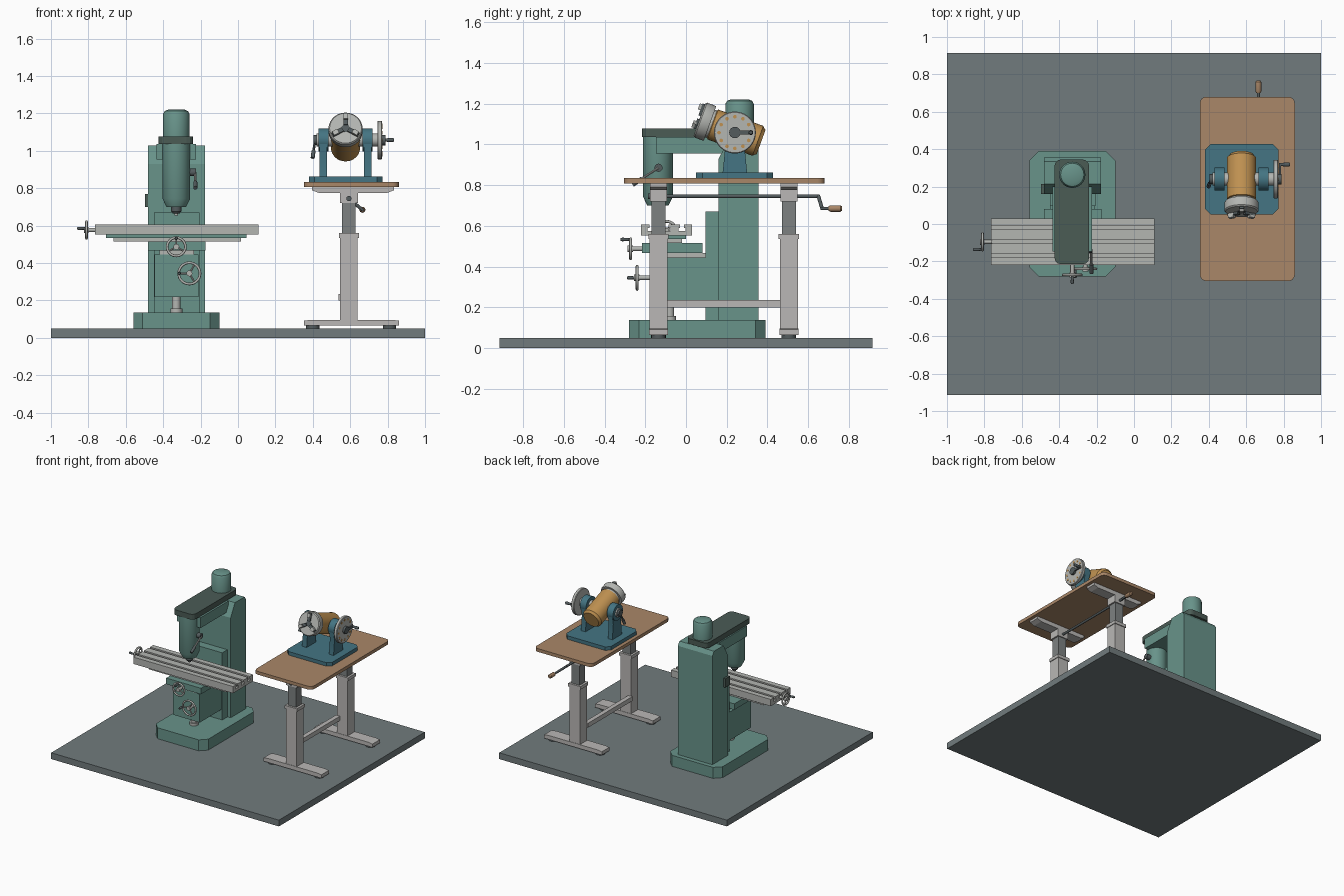
import bpy, bmesh
from math import sin, cos, pi, radians
from mathutils import Vector, Matrix

if "Cube" in bpy.data.objects:
    bpy.data.objects.remove(bpy.data.objects["Cube"])


def material(name, r, g, b):
    m = bpy.data.materials.new(name)
    m.diffuse_color = [(c / 255) ** 2.2 for c in (r, g, b)] + [1]
    m.use_nodes = True
    m.node_tree.nodes["Principled BSDF"].inputs["Base Color"].default_value = m.diffuse_color
    return m


GREEN = material("green_paint", 104, 146, 137)
DARK = material("dark_cover", 76, 92, 86)
STEEL = material("light_steel", 178, 180, 176)
IRON = material("dark_iron", 84, 92, 94)
FLOOR = material("floor_grey", 112, 122, 124)
WOOD = material("wood", 168, 134, 104)
BRASS = material("amber_paint", 190, 144, 82)
BLUE = material("blue_paint", 70, 116, 130)
LEG = material("leg_grey", 184, 182, 180)
POST = material("post_grey", 124, 128, 128)


def finish(name, bm, mat, smooth=False):
    bmesh.ops.recalc_face_normals(bm, faces=bm.faces)
    me = bpy.data.meshes.new(name)
    bm.to_mesh(me)
    bm.free()
    me.materials.append(mat)
    if smooth:
        for p in me.polygons:
            p.use_smooth = True
        me.set_sharp_from_angle(angle=radians(35))
    ob = bpy.data.objects.new(name, me)
    bpy.context.collection.objects.link(ob)
    return ob


def prism(name, pts, axis, a, b, mat, smooth=False):
    put = {'x': lambda u, v, t: (t, u, v), 'y': lambda u, v, t: (u, t, v), 'z': lambda u, v, t: (u, v, t)}[axis]
    bm = bmesh.new()
    lo, hi = [[bm.verts.new(put(u, v, t)) for u, v in pts] for t in (a, b)]
    bm.faces.new(lo)
    bm.faces.new(hi)
    for i in range(len(pts)):
        j = (i + 1) % len(pts)
        bm.faces.new((lo[i], lo[j], hi[j], hi[i]))
    return finish(name, bm, mat, smooth)


def box(name, x0, x1, y0, y1, z0, z1, mat):
    return prism(name, [(x0, y0), (x1, y0), (x1, y1), (x0, y1)], 'z', z0, z1, mat)


def rounded(x0, x1, y0, y1, r, n=1):
    corners = [(x1 - r, y1 - r), (x0 + r, y1 - r), (x0 + r, y0 + r), (x1 - r, y0 + r)]
    return [(cx + r * cos(pi / 2 * (k + i / n)), cy + r * sin(pi / 2 * (k + i / n)))
            for k, (cx, cy) in enumerate(corners) for i in range(n + 1)]


def lathe(name, origin, direction, profile, mat, n=32):
    """Revolve (distance, radius) pairs about an axis."""
    m = Matrix.Translation(origin) @ Vector(direction).to_track_quat('Z', 'Y').to_matrix().to_4x4()
    bm = bmesh.new()
    rings = [[bm.verts.new(m @ Vector((r * cos(2 * pi * i / n), r * sin(2 * pi * i / n), t))) for i in range(n)]
             for t, r in profile]
    for p, q in zip(rings, rings[1:]):
        for i in range(n):
            j = (i + 1) % n
            bm.faces.new((p[i], p[j], q[j], q[i]))
    bm.faces.new(rings[0])
    bm.faces.new(rings[-1])
    return finish(name, bm, mat, True)


def rod(name, p, q, r, mat, n=16):
    d = Vector(q) - Vector(p)
    return lathe(name, p, d, [(0, r), (d.length, r)], mat, n)


def handwheel(name, c, d, R, stand, start):
    """Rim, spokes, hub, shaft and grip; d points away from the machine."""
    c, d = Vector(c), Vector(d)
    rot = d.to_track_quat('Z', 'Y')
    bpy.ops.mesh.primitive_torus_add(location=c, rotation=rot.to_euler(), major_radius=R - .007,
                                     minor_radius=.007, major_segments=32, minor_segments=8)
    rim = bpy.context.object
    rim.name = name + "_rim"
    rim.data.materials.append(STEEL)
    bpy.ops.object.shade_smooth()
    for k in range(3):
        a = start + 2 * pi * k / 3
        rod(name + "_spoke", c, c + rot @ Vector((cos(a), sin(a), 0)) * (R - .008), .005, STEEL, 8)
    rod(name + "_hub", c - d * .012, c + d * .014, .016, STEEL)
    rod(name + "_shaft", c - d * stand, c, .011, STEEL)
    g = c + rot @ Vector((cos(start), sin(start), 0)) * (R - .01)
    lathe(name + "_grip", g, d, [(0, .005), (.012, .007), (.04, .009), (.05, .006)], IRON, 12)


box("floor", -1, 1, -.915, .915, 0, .05, FLOOR)

# Milling machine: base, column, knee and saddle
X = -.33
prism("mill_base", rounded(-.56, -.10, -.28, .39, .05), 'z', .05, .137, GREEN)
prism("column", [(.16, .137), (.355, .137), (.355, 1.0), (.335, 1.03), (.215, 1.03), (.16, .93)],
      'x', -.48, -.177, GREEN)
box("column_guide", -.45, -.205, .095, .16, .137, .67, GREEN)
box("switch_box", -.497, -.48, .16, .215, .70, .77, DARK)
prism("knee", [(-.18, .22), (.10, .22), (.10, .445), (-.18, .445)], 'x', -.447, -.21, GREEN)
box("knee_way", -.42, -.235, -.18, .095, .445, .467, STEEL)
box("saddle", -.48, -.175, -.215, .08, .467, .515, GREEN)
box("table_way", -.665, .015, -.165, -.02, .515, .535, STEEL)
box("table_apron", -.705, .045, -.185, 0, .535, .553, GREEN)
lathe("knee_screw", (X, -.08, .137), (0, 0, 1), [(0, .032), (.02, .032), (.02, .022), (.09, .022)], STEEL)

# Work table with three T-slots cut into its profile
prof = [(-.22, .607)]
for s in (-.17, -.095, -.02):
    prof += [(s + u, z) for u, z in ((-.009, .607), (-.009, .59), (-.018, .59), (-.018, .575),
                                     (.018, .575), (.018, .59), (.009, .59), (.009, .607))]
prof += [(.03, .607), (.03, .553), (-.22, .553)]
prism("work_table", prof, 'x', -.765, .11, STEEL)

handwheel("table_wheel", (-.81, -.095, .577), (-1, 0, 0), .052, .05, .2)
handwheel("saddle_wheel", (X, -.272, .487), (0, -1, 0), .056, .07, pi / 2)
handwheel("knee_wheel", (-.26, -.24, .345), (0, -1, 0), .064, .07, pi)

# Milling head, cover, motor and spindle
box("ram", -.435, -.225, -.147, .20, .954, 1.036, GREEN)
prism("belt_cover", rounded(-.425, -.24, -.215, .345, .035, 3), 'z', 1.036, 1.078, DARK)
lathe("motor", (X, .263, 1.078), (0, 0, 1), [(0, .07), (.12, .07), (.135, .062), (.142, .045)], GREEN)
lathe("spindle_head", (X, -.138, .70), (0, 0, 1), [(0, .052), (.045, .074), (.336, .074)], GREEN)
lathe("spindle_nose", (X, -.138, .665), (0, 0, 1), [(0, .018), (.012, .027), (.036, .027)], IRON, 24)
rod("tool_bit", (X, -.138, .655), (X, -.138, .67), .01, STEEL)
rod("feed_hub", (-.27, -.135, .885), (-.225, -.135, .885), .02, IRON, 20)
rod("feed_lever", (-.228, -.135, .885), (-.228, -.225, .826), .006, STEEL, 10)
rod("feed_grip", (-.228, -.215, .832), (-.228, -.262, .802), .011, IRON, 12)

# Adjustable bench
BX = .593
prism("bench_top", rounded(.352, .86, -.305, .68, .035, 4), 'z', .808, .834, WOOD, True)
for i, y in enumerate((-.135, .505)):
    n = ("front_", "rear_")[i]
    prism(n + "foot", [(.353, .065), (.86, .065), (.86, .092), (.82, .097), (.393, .097), (.353, .092)],
          'y', y - .047, y + .047, LEG)
    for fx in (.40, .81):
        rod(n + "foot_pad", (fx, y, .05), (fx, y, .066), .036, IRON)
    box(n + "leg_sleeve", BX - .047, BX + .047, y - .044, y + .044, .09, .54, LEG)
    box(n + "leg_collar", BX - .053, BX + .053, y - .05, y + .05, .535, .56, LEG)
    box(n + "leg_post", BX - .036, BX + .036, y - .034, y + .034, .55, .73, POST)
    box(n + "gear_box", BX - .048, BX + .048, y - .042, y + .042, .72, .78, LEG)
    prism(n + "top_bracket", [(.43, .776), (.80, .776), (.835, .79), (.835, .808), (.395, .808), (.395, .79)],
          'y', y - .042, y + .042, LEG)
box("cross_bar", .537, .572, -.095, .465, .20, .235, LEG)
rod("lift_shaft", (BX, -.15, .745), (BX, .655, .745), .009, IRON)
rod("lift_bearing", (BX, -.187, .745), (BX, -.17, .745), .014, IRON)
rod("crank_arm", (BX, .65, .745), (.665, .668, .685), .009, IRON)
rod("crank_pin", (.665, .66, .685), (.665, .71, .685), .008, IRON)
lathe("crank_grip", (.665, .70, .685), (0, 1, 0), [(0, .011), (.01, .016), (.058, .016), (.066, .01)], WOOD, 16)

# Tilting dividing head: base and cheeks
C = Vector((.575, .24, 1.058))
prism("head_base", rounded(.38, .772, .05, .428, .03), 'z', .834, .862, BLUE)
for n, x in (("left_", .457), ("right_", .693)):
    arc = [(C.y + .062 * cos(a), C.z + .062 * sin(a)) for a in [pi * k / 16 for k in range(17)]]
    prism(n + "cheek", [(.18, .862), (.30, .862), (.288, .98), *arc, (.192, .98)], 'x', x - .02, x + .02, BLUE, True)
    rod(n + "cheek_boss", (x - .027, C.y, C.z), (x + .027, C.y, C.z), .062, BLUE, 32)
rod("trunnion", (.42, C.y, C.z), (.745, C.y, C.z), .035, STEEL, 24)
rod("clamp_hub", (.405, C.y, C.z), (.432, C.y, C.z), .026, IRON, 20)
rod("clamp_lever", (.413, C.y, C.z), (.402, .212, .99), .007, IRON, 10)
rod("clamp_grip", (.404, .216, 1.0), (.399, .20, .962), .011, IRON, 12)

# Tilted body with three-jaw chuck
T = radians(20)
d = Vector((0, -cos(T), sin(T)))
up = Vector((0, sin(T), cos(T)))
lathe("head_body", C, d, [(-.137, .05), (-.137, .064), (-.127, .07), (-.12, .078), (.115, .078), (.12, .07)], BRASS)
lathe("chuck", C, d, [(.115, .072), (.13, .072), (.13, .088), (.137, .091), (.178, .091), (.185, .085)], STEEL, 40)
rod("chuck_bore", C + d * .18, C + d * .1865, .022, IRON, 24)
for k in range(3):
    a = pi / 2 + 2 * pi * k / 3
    r = up * sin(a) + Vector((1, 0, 0)) * cos(a)
    for n, t, lo, hi in (("chuck_jaw", .197, .018, .08), ("jaw_step", .21, .045, .076)):
        ob = box(n, lo, hi, -.012, .012, .18, t, IRON if n == "chuck_jaw" else STEEL)
        m = Matrix((r, d.cross(r), d)).transposed().to_4x4()
        ob.matrix_world = Matrix.Translation(C) @ m

# Index plate, its ring of holes, and crank
lathe("index_plate", (.745, C.y, C.z), (1, 0, 0), [(0, .099), (.004, .103), (.022, .103), (.026, .099)], STEEL, 40)
for k in range(12):
    a = 2 * pi * k / 12
    y, z = C.y + .078 * cos(a), C.z + .078 * sin(a)
    rod("index_hole", (.765, y, z), (.7725, y, z), .009, BRASS, 12)
rod("plate_hub", (.715, C.y, C.z), (.788, C.y, C.z), .028, IRON, 24)
box("index_arm", .775, .787, C.y, C.y + .085, C.z - .01, C.z + .01, IRON)
lathe("index_grip", (.782, C.y + .078, C.z), (1, 0, 0), [(0, .007), (.012, .009), (.045, .012), (.053, .008)], IRON, 16)
